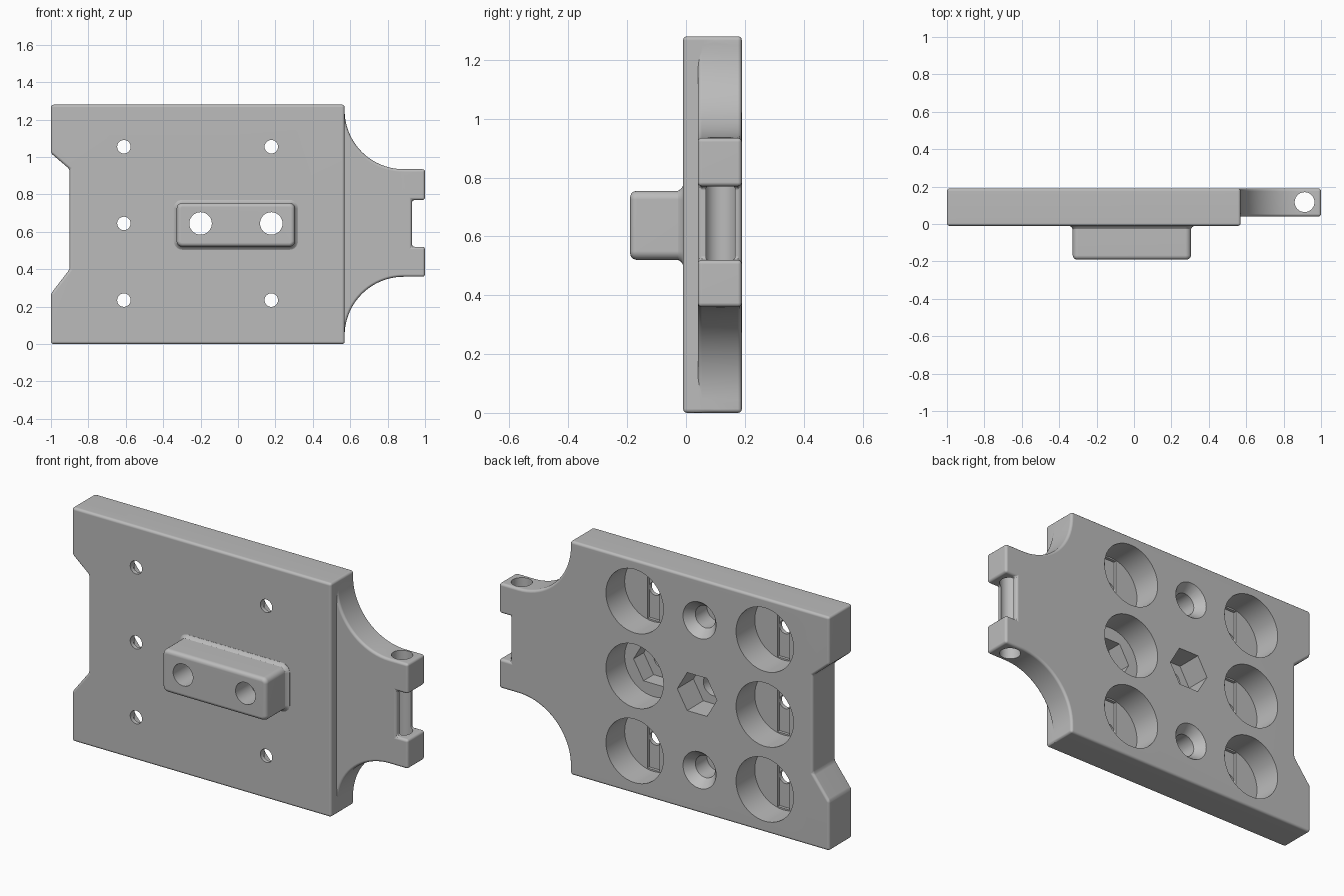
import bpy, bmesh
from math import cos, sin, pi, radians

cube = bpy.data.objects.get("Cube")
if cube:
    bpy.data.objects.remove(cube, do_unlink=True)

grey = bpy.data.materials.new("plain_grey")
grey.use_nodes = True
colour = (0.5, 0.5, 0.5, 1)
grey.diffuse_color = colour
grey.node_tree.nodes["Principled BSDF"].inputs["Base Color"].default_value = colour


def loft(name, rings, upright=False):
    """Skin equal-length outlines; rings are (depth, points), along y or along z."""
    bm = bmesh.new()
    loops = [[bm.verts.new((a, b, d) if upright else (a, d, b)) for a, b in pts]
             for d, pts in rings]
    for lo, hi in zip(loops, loops[1:]):
        for i in range(len(lo)):
            j = (i + 1) % len(lo)
            bm.faces.new((lo[i], lo[j], hi[j], hi[i]))
    bm.faces.new(loops[0])
    bm.faces.new(loops[-1])
    bmesh.ops.recalc_face_normals(bm, faces=bm.faces)
    mesh = bpy.data.meshes.new(name)
    bm.to_mesh(mesh)
    bm.free()
    mesh.materials.append(grey)
    obj = bpy.data.objects.new(name, mesh)
    bpy.context.collection.objects.link(obj)
    return obj


def circle(x, z, r, n=48):
    return [(x + r * cos(2 * pi * i / n), z + r * sin(2 * pi * i / n)) for i in range(n)]


def arc(x, z, r, start, end, n=20):
    return [(x + r * cos(radians(start + (end - start) * i / n)),
             z + r * sin(radians(start + (end - start) * i / n))) for i in range(n + 1)]


def rect(x0, x1, z0, z1):
    return [(x0, z0), (x1, z0), (x1, z1), (x0, z1)]


def rounded(x0, x1, z0, z1, r):
    return (arc(x1 - r, z1 - r, r, 0, 90, 5) + arc(x0 + r, z1 - r, r, 90, 180, 5)
            + arc(x0 + r, z0 + r, r, 180, 270, 5) + arc(x1 - r, z0 + r, r, 270, 360, 5))


def activate(obj):
    bpy.ops.object.select_all(action='DESELECT')
    obj.select_set(True)
    bpy.context.view_layer.objects.active = obj


def apply(obj, mod):
    activate(obj)
    bpy.ops.object.modifier_apply(modifier=mod.name)


def soften(obj):
    mod = obj.modifiers.new("edge_round", 'BEVEL')
    mod.width, mod.segments = 0.014, 3
    mod.limit_method, mod.angle_limit = 'ANGLE', radians(30)
    apply(obj, mod)


def combine(obj, other, operation):
    mod = obj.modifiers.new("combine", 'BOOLEAN')
    mod.operation, mod.solver, mod.object = operation, 'EXACT', other
    apply(obj, mod)
    bpy.data.objects.remove(other, do_unlink=True)


def cut(rings, upright=False):
    combine(body, loft("cutter", rings, upright), 'DIFFERENCE')


def drill(x, z, r, y0, y1, n=48):
    cut([(y0, circle(x, z, r, n)), (y1, circle(x, z, r, n))])


FRONT, BACK, TOP, MID, EDGE = -0.01, 0.19, 1.28, 0.645, 0.57

# Outlines: notched left end, and a waisted hinge tab on the other end
notched_end = [(-1, TOP), (-1, 1.02), (-0.9, 0.935), (-0.9, 0.4), (-1, 0.27), (-1, 0)]
tab = (arc(0.885, 0.045, 0.315, 180, 90)
       + [(1, 0.36), (1, 0.52), (0.93, 0.52), (0.93, 0.77), (1, 0.77), (1, 0.935)]
       + arc(0.885, 1.25, 0.315, 270, 180))

# Back layer with the tab, joined to the thicker front plate
body = loft("mounting_plate", [(y, notched_end + [(EDGE, 0)] + tab + [(EDGE, TOP)])
                               for y in (0.04, BACK)])
soften(body)
front_plate = loft("front_plate", [(y, notched_end + [(EDGE, 0), (EDGE, TOP)])
                                   for y in (FRONT, 0.11)])
soften(front_plate)
combine(body, front_plate, 'UNION')

# Raised front block with a flared foot and rounded rim
profile = [(0.02, -0.016), (-0.011, -0.016), (-0.016, -0.007), (-0.027, 0),
           (-0.168, 0), (-0.18, 0.004), (-0.187, 0.011), (-0.19, 0.022)]
block = loft("front_block", [(y, rounded(-0.328 + s, 0.305 - s, 0.52 + s, 0.755 - s, 0.03 - s))
                             for y, s in profile])
combine(body, block, 'UNION')

# Six deep back pockets, each with a floor slot and a through hole
for x in (-0.61, 0.178):
    for z in (0.235, MID, 1.055):
        drill(x, z, 0.174, 0.028, 0.3)
        if x < 0 or z != MID:
            slot = rect(x - 0.036, x + 0.036, z - 0.165, z + 0.165)
            cut([(0.012, slot), (0.1, slot)])
            drill(x, z, 0.036, -0.1, 0.1, 32)

# Bolt holes through the block with hexagonal nut seats
for x, seat in ((-0.2, 0.05), (0.178, -0.06)):
    drill(x, MID, 0.12, seat, 0.3, 6)
    drill(x, MID, 0.06, -0.3, 0.15)

# Blind countersunk screw holes between the pockets
for z in (0.235, 1.055):
    cut([(y, circle(-0.215, z, r)) for y, r in
         ((0.04, 0.06), (0.14, 0.06), (BACK, 0.1), (0.25, 0.1))])

# Hinge pin hole running up through the tab
cut([(z, circle(0.912, 0.117, 0.053)) for z in (0.2, 1.1)], upright=True)

# Smooth rounded edges, flat main faces
activate(body)
bpy.ops.object.shade_smooth_by_angle(angle=radians(32))
weighted = body.modifiers.new("flat_faces", 'WEIGHTED_NORMAL')
weighted.keep_sharp = True
